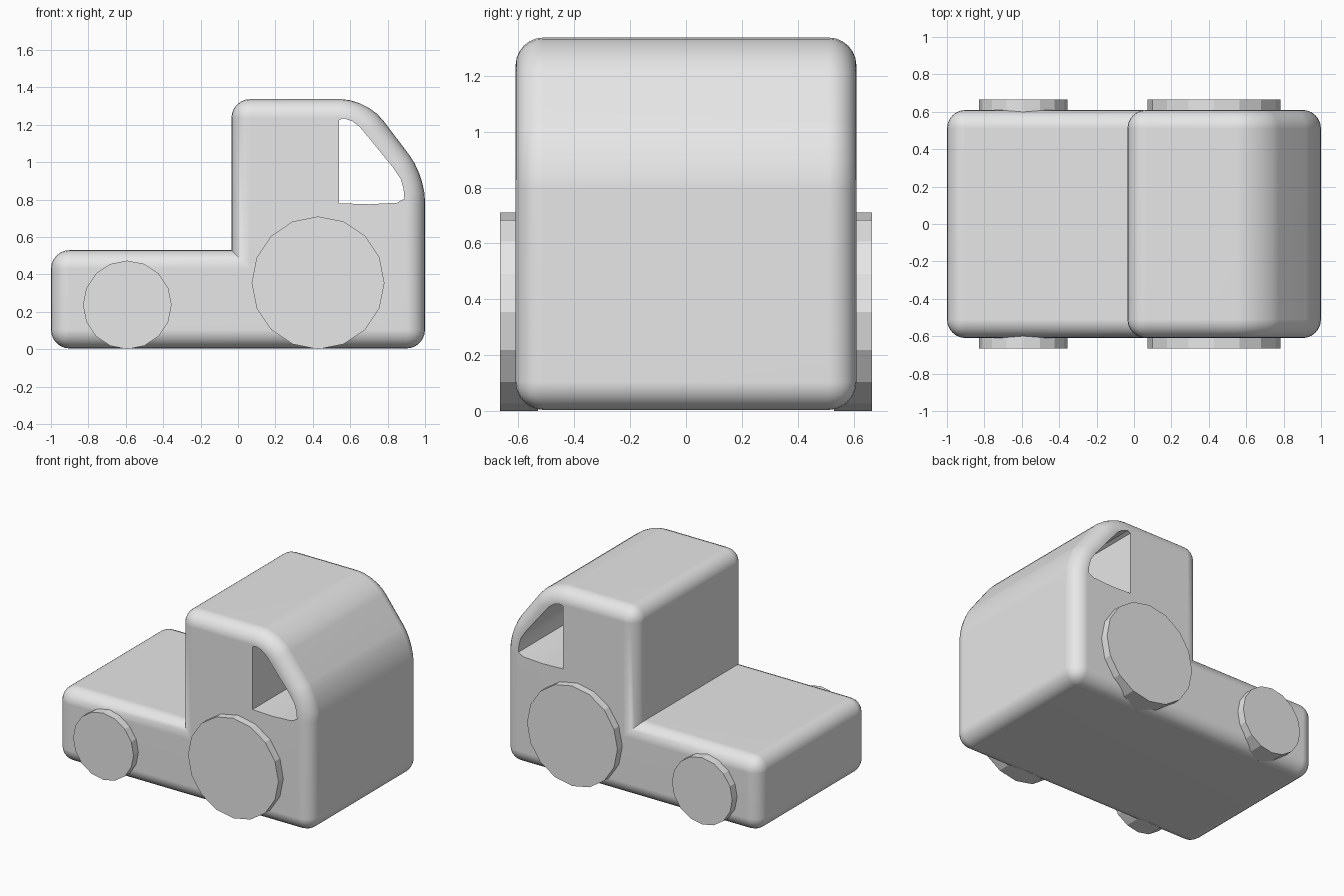
import bpy, bmesh, math

if "Cube" in bpy.data.objects:
    bpy.data.objects.remove(bpy.data.objects["Cube"])

HALF = 0.61  # half width of the body

paint = bpy.data.materials.new("light grey")
paint.diffuse_color = (0.8, 0.8, 0.8, 1)
paint.use_nodes = True
paint.node_tree.nodes["Principled BSDF"].inputs["Base Color"].default_value = paint.diffuse_color


def prism(name, profile, half):
    """Extrude an x-z profile along y, centred on y = 0."""
    bm = bmesh.new()
    face = bm.faces.new([bm.verts.new((x, -half, z)) for x, z in profile])
    out = bmesh.ops.extrude_face_region(bm, geom=[face])
    for v in out["geom"]:
        if isinstance(v, bmesh.types.BMVert):
            v.co.y = half
    bmesh.ops.recalc_face_normals(bm, faces=bm.faces)
    mesh = bpy.data.meshes.new(name)
    obj = bpy.data.objects.new(name, mesh)
    bpy.context.collection.objects.link(obj)
    mesh.materials.append(paint)
    return obj, bm


def is_cross(e):
    return abs(e.verts[0].co.y - e.verts[1].co.y) > HALF


def near(e, x, z):
    return math.hypot(e.verts[0].co.x - x, e.verts[0].co.z - z) < 0.01


def bevel(bm, edges, size, segments):
    bmesh.ops.bevel(bm, geom=edges, offset=size, offset_type='OFFSET',
                    segments=segments, profile=0.5, affect='EDGES',
                    clamp_overlap=True)


# Body: low bed and tall cab in one profile
notch, roof, brow = (-0.035, 0.53), (0.69, 1.337), (1.0, 0.927)
body, bm = prism("body", [(-1, 0.004), (1, 0.004), brow, roof,
                          (-0.035, 1.337), notch, (-1, 0.53)], HALF)
# Wide rounding at the ends of the sloped windscreen
for corner, radius in ((roof, 0.28), (brow, 0.4)):
    edges = [e for e in bm.edges if is_cross(e) and near(e, *corner)]
    turn = edges[0].calc_face_angle()
    bevel(bm, edges, radius * math.tan(turn / 2), 5)
# Rounded rims and corners, with the inner bed corner left sharp
bevel(bm, [e for e in bm.edges if not is_cross(e) or
           (e.calc_face_angle() > 1.2 and not near(e, *notch))], 0.1, 6)
bm.to_mesh(body.data)
bm.free()

# Side window cut straight through the cab
opening, bm = prism("window_cutter", [
    (0.54, 0.78), (0.7, 0.775), (0.85, 0.783), (0.89, 0.805), (0.885, 0.86),
    (0.87, 0.91), (0.83, 0.97), (0.7, 1.13), (0.65, 1.19), (0.61, 1.22),
    (0.565, 1.235), (0.54, 1.225)], 1.0)
bm.to_mesh(opening.data)
bm.free()
opening.hide_render = True
cut = body.modifiers.new("window", 'BOOLEAN')
cut.operation, cut.solver, cut.object = 'DIFFERENCE', 'EXACT', opening
bpy.context.view_layer.objects.active = body
body.select_set(True)
bpy.ops.object.modifier_apply(modifier=cut.name)
bpy.data.objects.remove(opening)

# Smooth body with sharp window edges
bpy.ops.object.shade_smooth_by_angle(angle=math.radians(35))
weighted = body.modifiers.new("even shading", 'WEIGHTED_NORMAL')
weighted.keep_sharp = True

# Faceted wheels, a small pair and a large pair
for name, x, r in (("small_wheel", -0.592, 0.237), ("large_wheel", 0.428, 0.355)):
    for side, label in ((-1, "near"), (1, "far")):
        bpy.ops.mesh.primitive_cylinder_add(
            vertices=16, radius=r, depth=0.135,
            location=(x, side * 0.5975, r), rotation=(math.pi / 2, 0, 0))
        wheel = bpy.context.object
        wheel.name = f"{name}_{label}"
        wheel.data.materials.append(paint)
